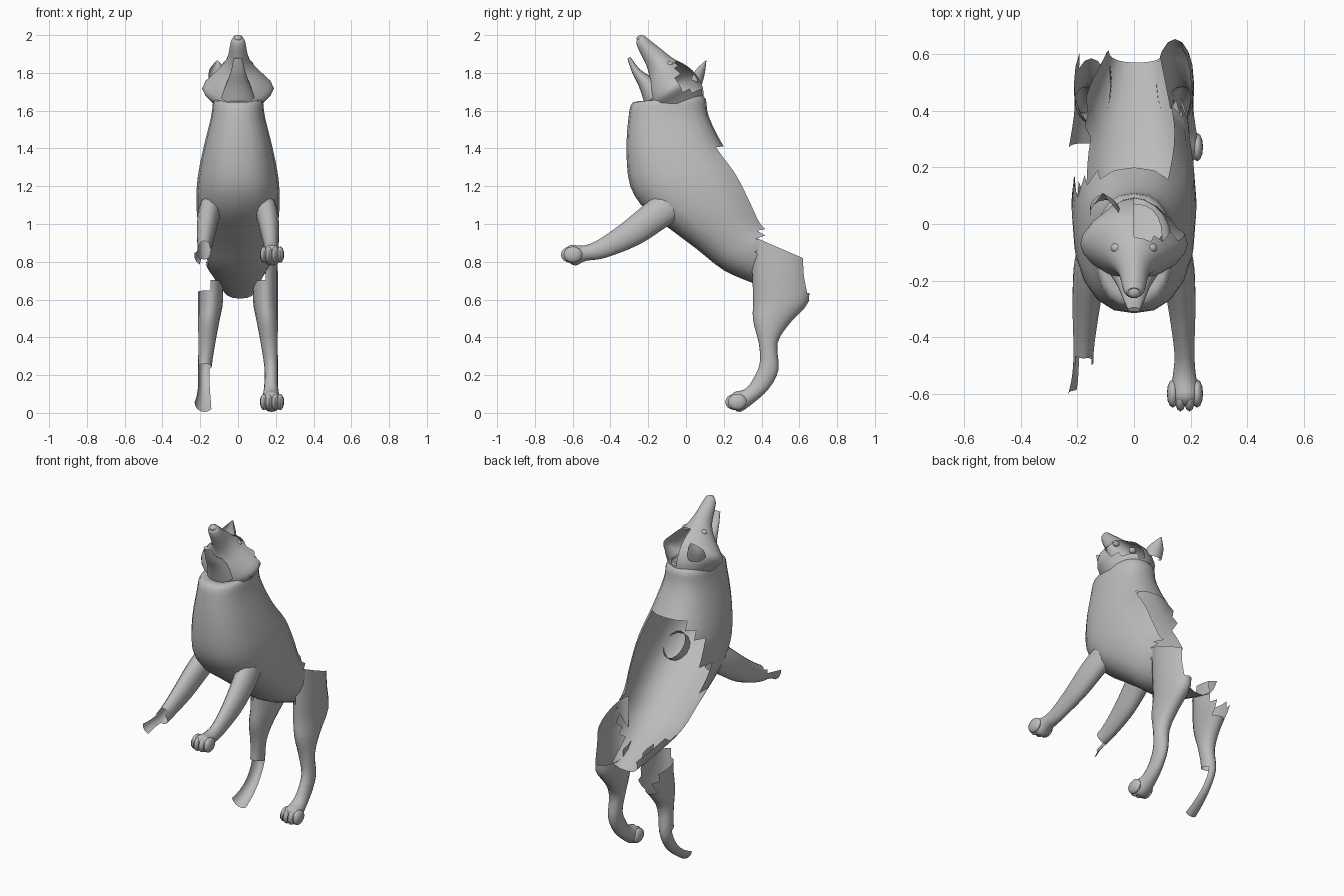
import bpy, bmesh, math
from mathutils import Vector

grey = bpy.data.materials.new("fur_grey")
grey.diffuse_color = (0.5, 0.5, 0.5, 1)


def finish(bm, name):
    me = bpy.data.meshes.new(name)
    bm.to_mesh(me)
    bm.free()
    me.materials.append(grey)
    ob = bpy.data.objects.new(name, me)
    bpy.context.collection.objects.link(ob)
    bpy.ops.object.select_all(action='DESELECT')
    ob.select_set(True)
    bpy.context.view_layer.objects.active = ob
    bpy.ops.object.shade_smooth_by_angle(angle=math.radians(50))
    return ob


def spline(rows, sub):
    """Catmull-Rom interpolation between section rows."""
    out = []
    n = len(rows)
    for i in range(n - 1):
        a, b, c, d = (rows[max(0, min(n - 1, i + k))] for k in (-1, 0, 1, 2))
        for s in range(sub):
            t = s / sub
            out.append([0.5 * (2 * q + (r - p) * t + (2 * p - 5 * q + 4 * r - u) * t * t
                               + (3 * q - p - 3 * r + u) * t ** 3)
                        for p, q, r, u in zip(a, b, c, d)])
    return out + [list(rows[-1])]


def loft(name, rows, seg=20, power=1.0, sub=3, caps=(False, False), cut=None, side=1):
    """Sections: dorsal y,z, ventral y,z, centre x, half width.
    cut(centre, angle) removes faces; angle 0 = dorsal, + = right, - = left."""
    bm = bmesh.new()
    rings = []
    for dy, dz, vy, vz, cx, w in spline(rows, sub):
        ring = []
        for k in range(seg):
            a = math.tau * k / seg
            c = math.copysign(abs(math.cos(a)) ** power, math.cos(a))
            s = math.copysign(abs(math.sin(a)) ** power, math.sin(a))
            ring.append(bm.verts.new((side * cx + w * s,
                                      (dy + vy) / 2 + c * (dy - vy) / 2,
                                      (dz + vz) / 2 + c * (dz - vz) / 2)))
        rings.append(ring)
    for r0, r1 in zip(rings, rings[1:]):
        for k in range(seg):
            j = (k + 1) % seg
            vs = (r0[k], r0[j], r1[j], r1[k])
            ctr = sum((v.co for v in vs), Vector()) / 4
            ang = 360 * (k + 0.5) / seg
            ang = ang - 360 if ang > 180 else ang
            if not (cut and cut(ctr, ang)):
                bm.faces.new(vs)
    if caps[0]:
        bm.faces.new(rings[0])
    if caps[1]:
        bm.faces.new(rings[-1][::-1])
    bmesh.ops.recalc_face_normals(bm, faces=bm.faces)
    bmesh.ops.delete(bm, geom=[v for v in bm.verts if not v.link_faces], context='VERTS')
    return finish(bm, name)


def blobs(name, items):
    """Group of ellipsoids: centre and radii."""
    bm = bmesh.new()
    for c, r in items:
        vs = bmesh.ops.create_uvsphere(bm, u_segments=12, v_segments=8, radius=1)['verts']
        for v in vs:
            v.co = Vector(c) + Vector((v.co.x * r[0], v.co.y * r[1], v.co.z * r[2]))
    return finish(bm, name)


# Torso: open along the back, left flank and rump missing
def torso_cut(c, a):
    if c.z < 1.40 and c.y > 0.1 and abs(a) < 37:
        return True
    if c.x < 0 and c.y > 0.12 and c.z < 1.36 and (c.x < -0.16 or abs(a) < 95):
        return True
    return c.x > 0 and c.y > 0.40 and a < 120


loft("torso", [
    (0.07, 1.69, -0.19, 1.64, 0, 0.10),
    (0.105, 1.66, -0.28, 1.645, 0, 0.13), (0.12, 1.57, -0.305, 1.56, 0, 0.143),
    (0.20, 1.41, -0.315, 1.38, 0, 0.185), (0.31, 1.27, -0.295, 1.20, 0, 0.215),
    (0.385, 1.12, -0.21, 1.07, 0, 0.22), (0.43, 1.01, -0.08, 0.97, 0, 0.21),
    (0.47, 0.97, 0.06, 0.865, 0, 0.20), (0.53, 0.95, 0.20, 0.755, 0, 0.19),
    (0.62, 0.88, 0.36, 0.685, 0, 0.155), (0.66, 0.80, 0.57, 0.605, 0.01, 0.10)],
    power=0.82, cut=torso_cut)

# Head raised upwards, with the right rear of the skull open
loft("head", [
    (-0.225, 2.00, -0.250, 1.985, 0, 0.022), (-0.200, 1.98, -0.262, 1.95, 0, 0.038),
    (-0.13, 1.925, -0.21, 1.84, 0, 0.055), (-0.07, 1.878, -0.195, 1.775, 0, 0.088),
    (0.00, 1.84, -0.20, 1.70, 0, 0.145), (0.05, 1.795, -0.19, 1.64, 0, 0.19),
    (0.09, 1.72, -0.19, 1.60, 0, 0.145), (0.09, 1.64, -0.19, 1.56, 0, 0.11)],
    power=1.08, caps=(True, False),
    cut=lambda c, a: c.x > 0.01 and c.y > -0.045 and 0 < a < 75 and c.z > 1.70)

loft("lower_jaw", [
    (-0.295, 1.885, -0.31, 1.875, 0, 0.022), (-0.245, 1.82, -0.285, 1.80, 0, 0.038),
    (-0.18, 1.775, -0.25, 1.73, 0, 0.058), (-0.10, 1.71, -0.22, 1.64, 0, 0.09)],
    seg=14, caps=(True, False))

# Left ear: thin open shell
loft("ear", [
    (0.085, 1.74, -0.01, 1.78, -0.10, 0.055), (0.10, 1.80, 0.02, 1.825, -0.108, 0.046),
    (0.108, 1.865, 0.10, 1.865, -0.11, 0.004)],
    seg=14, cut=lambda c, a: abs(a) > 115)

blobs("eyes", [((s * 0.06, -0.085, 1.845), (0.022, 0.018, 0.018)) for s in (-1, 1)])
blobs("nose", [((0, -0.238, 1.982), (0.024, 0.024, 0.018))])

# Front legs: dorsal = upper edge, ventral = lower edge
front = [
    (-0.15, 1.16, -0.02, 1.04, 0.14, 0.06), (-0.235, 1.09, -0.11, 0.98, 0.157, 0.058),
    (-0.35, 0.995, -0.25, 0.89, 0.17, 0.048), (-0.475, 0.91, -0.43, 0.82, 0.178, 0.036),
    (-0.55, 0.885, -0.53, 0.805, 0.178, 0.042), (-0.61, 0.89, -0.585, 0.78, 0.18, 0.052),
    (-0.64, 0.865, -0.625, 0.80, 0.18, 0.04)]
loft("front_leg_right", front, seg=14, caps=(False, True))
loft("front_leg_left", front[:6], seg=14, side=-1,
     cut=lambda c, a: c.y < -0.48 and not -150 < a < -85)

# Hind legs: dorsal = rear edge, ventral = front edge
hind = [
    (0.63, 0.815, 0.34, 0.94, 0.15, 0.052), (0.635, 0.72, 0.35, 0.76, 0.147, 0.064),
    (0.65, 0.59, 0.355, 0.60, 0.145, 0.066), (0.55, 0.475, 0.355, 0.49, 0.155, 0.056),
    (0.485, 0.37, 0.385, 0.37, 0.165, 0.045), (0.49, 0.23, 0.39, 0.26, 0.175, 0.036),
    (0.44, 0.13, 0.35, 0.17, 0.175, 0.036), (0.36, 0.055, 0.31, 0.125, 0.175, 0.044),
    (0.285, 0.005, 0.255, 0.11, 0.178, 0.052), (0.245, 0.03, 0.235, 0.085, 0.178, 0.04)]
loft("hind_leg_right", hind, seg=16, caps=(False, True),
     cut=lambda c, a: (c.z > 0.70 and a < 0) or (c.z > 0.63 and -90 < a < 20))
loft("hind_leg_left", hind[:9], seg=16, side=-1,
     cut=lambda c, a: c.z > (0.72 if 60 < a < 170 else 0.63) or c.y > 0.58
     or (c.z < 0.25 and abs(a + 20) > 75))

# Toes on the two complete paws
for name, y, z in (("front_toes", -0.62, 0.838), ("hind_toes", 0.25, 0.058)):
    blobs(name, [((0.18 + dx, y + abs(dx) * 0.5, z), (0.021, 0.05, 0.043))
                 for dx in (-0.043, -0.016, 0.016, 0.043)])
